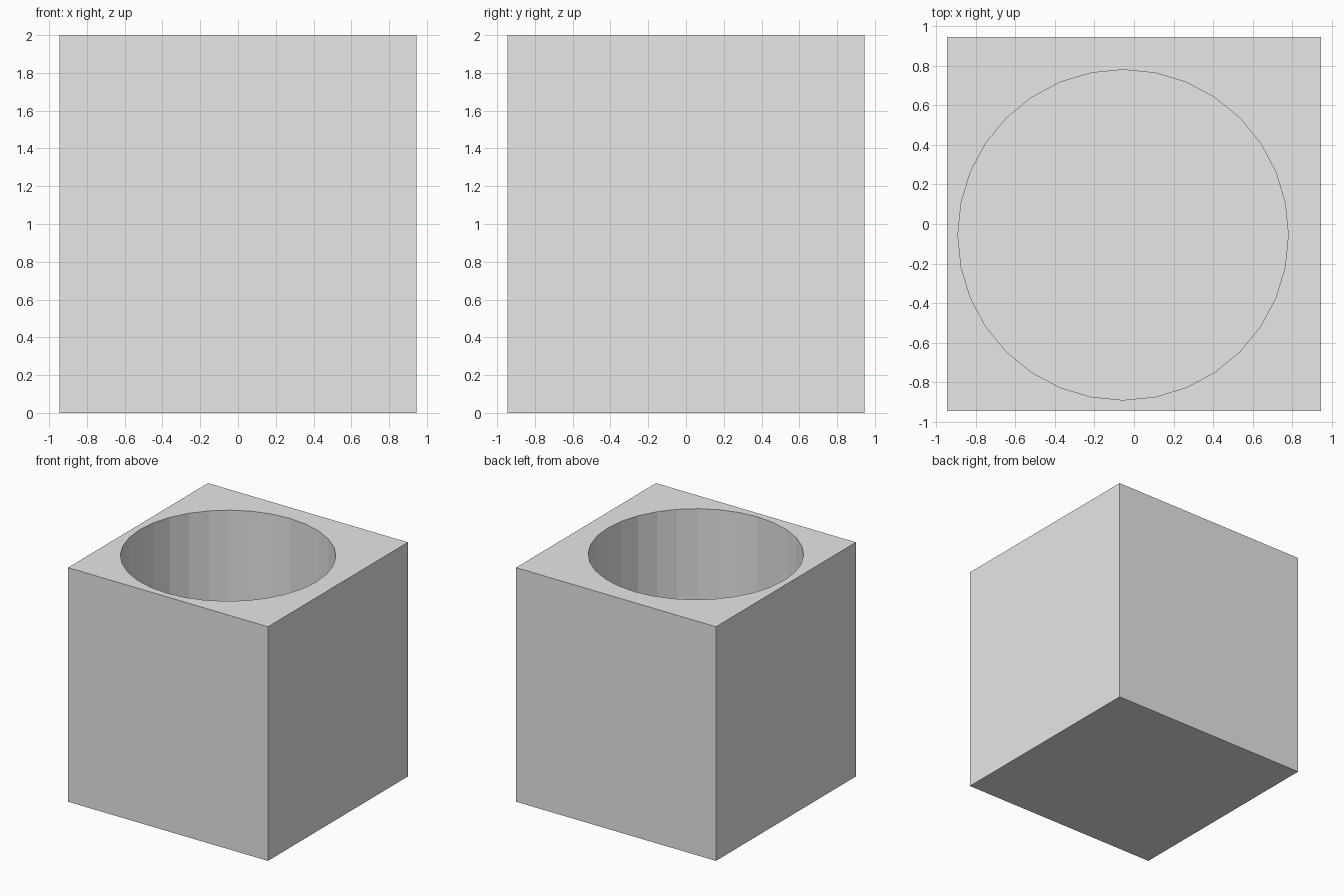
import bpy

SIDE, HEIGHT = 1.889, 2.0
HOLE_RADIUS, HOLE_OFFSET, FLOOR = 0.834, -0.055, 0.11

cube = bpy.data.objects.get("Cube")
if cube:
    bpy.data.objects.remove(cube, do_unlink=True)

# Single plain grey
grey = bpy.data.materials.new("plain_grey")
grey.use_nodes = True
colour = (0.8, 0.8, 0.8, 1)
grey.diffuse_color = colour
for node in grey.node_tree.nodes:
    if node.type == 'BSDF_PRINCIPLED':
        node.inputs["Base Color"].default_value = colour

# Block body
bpy.ops.mesh.primitive_cube_add(size=1, location=(0, 0, HEIGHT / 2))
block = bpy.context.object
block.name = "holder_block"
block.scale = (SIDE, SIDE, HEIGHT)
bpy.ops.object.transform_apply(location=True, rotation=False, scale=True)
block.data.materials.append(grey)

# Off-centre round pocket, open at the top
bpy.ops.mesh.primitive_cylinder_add(
    vertices=32, radius=HOLE_RADIUS, depth=HEIGHT,
    location=(HOLE_OFFSET, HOLE_OFFSET, FLOOR + HEIGHT / 2))
cutter = bpy.context.object
cutter.name = "pocket_cutter"
cutter.hide_render = True
cutter.data.materials.append(grey)

bpy.context.view_layer.objects.active = block
pocket = block.modifiers.new("pocket", 'BOOLEAN')
pocket.operation = 'DIFFERENCE'
pocket.solver = 'EXACT'
pocket.object = cutter
bpy.ops.object.modifier_apply(modifier=pocket.name)
bpy.data.objects.remove(cutter, do_unlink=True)
